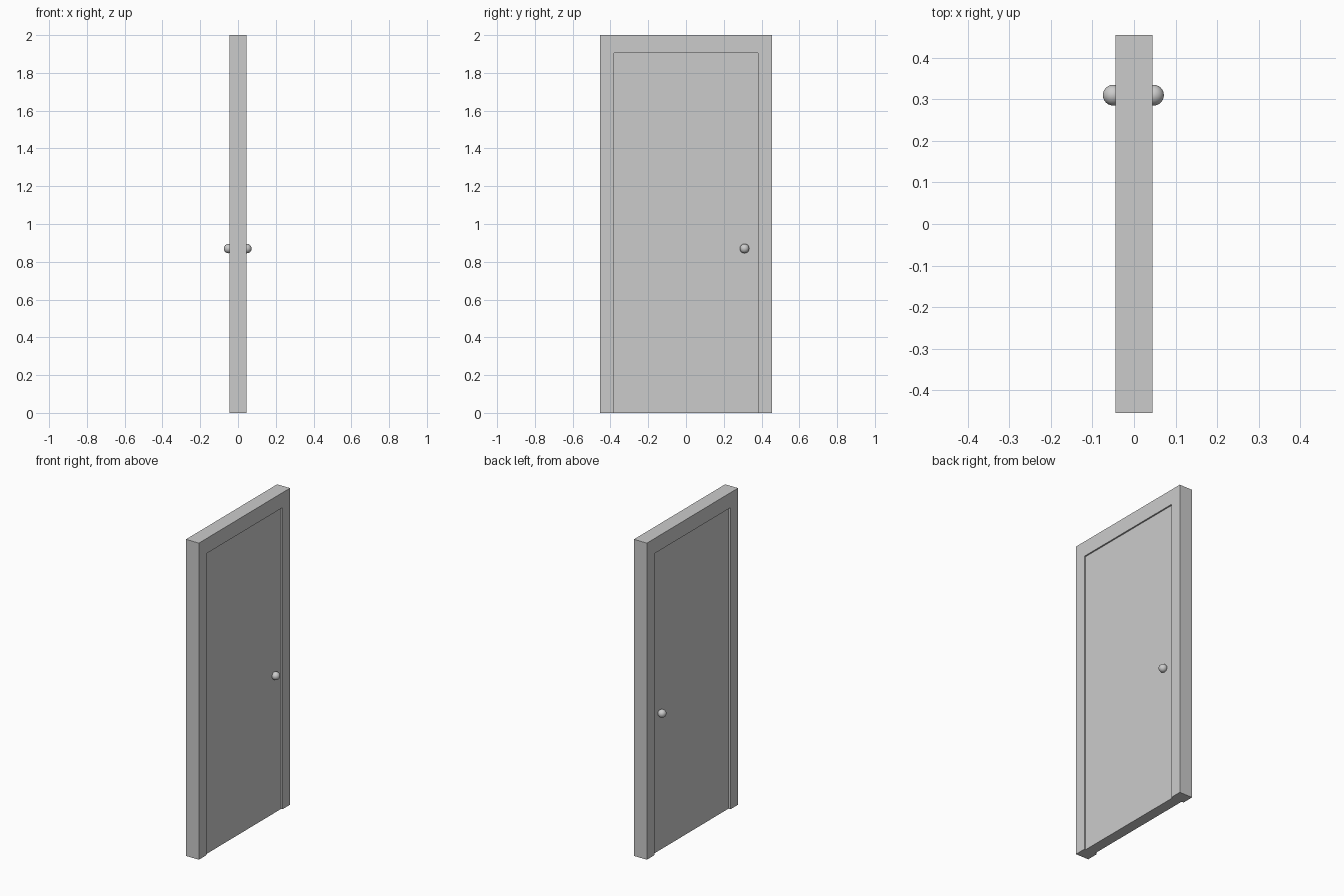
import bpy, bmesh
from mathutils import Matrix, Vector

if "Cube" in bpy.data.objects:
    bpy.data.objects.remove(bpy.data.objects["Cube"])

W, H, D = 0.455, 2.0, 0.045      # half width, height, half depth of the frame
OPEN_W, OPEN_H = 0.38, 1.905     # half width and height of the opening
KNOB_Y, KNOB_Z, KNOB_R = 0.31, 0.87, 0.025


def add_object(name, bm):
    bmesh.ops.recalc_face_normals(bm, faces=bm.faces)
    mesh = bpy.data.meshes.new(name)
    bm.to_mesh(mesh)
    bm.free()
    obj = bpy.data.objects.new(name, mesh)
    bpy.context.collection.objects.link(obj)
    return obj


def extruded(name, profile, x0, x1):
    """Extrude a closed (y, z) profile from x0 to x1."""
    bm = bmesh.new()
    face = bm.faces.new([bm.verts.new((x0, y, z)) for y, z in profile])
    ext = bmesh.ops.extrude_face_region(bm, geom=[face])
    verts = [v for v in ext["geom"] if isinstance(v, bmesh.types.BMVert)]
    bmesh.ops.translate(bm, verts=verts, vec=Vector((x1 - x0, 0, 0)))
    return add_object(name, bm)


# Door frame: two jambs and a lintel in one U-shaped profile
extruded("door_frame", [(-W, 0), (-W, H), (W, H), (W, 0),
                        (OPEN_W, 0), (OPEN_W, OPEN_H),
                        (-OPEN_W, OPEN_H), (-OPEN_W, 0)], -D, D)

# Door leaf, slightly recessed on both sides
extruded("door_leaf", [(-OPEN_W, 0), (-OPEN_W, OPEN_H),
                       (OPEN_W, OPEN_H), (OPEN_W, 0)], -0.031, 0.036)

# Round knob on each side
for name, x in (("knob_left", -0.05), ("knob_right", 0.047)):
    bm = bmesh.new()
    bmesh.ops.create_uvsphere(bm, u_segments=24, v_segments=16, radius=KNOB_R,
                              matrix=Matrix.Translation((x, KNOB_Y, KNOB_Z)))
    for f in bm.faces:
        f.smooth = True
    add_object(name, bm)
